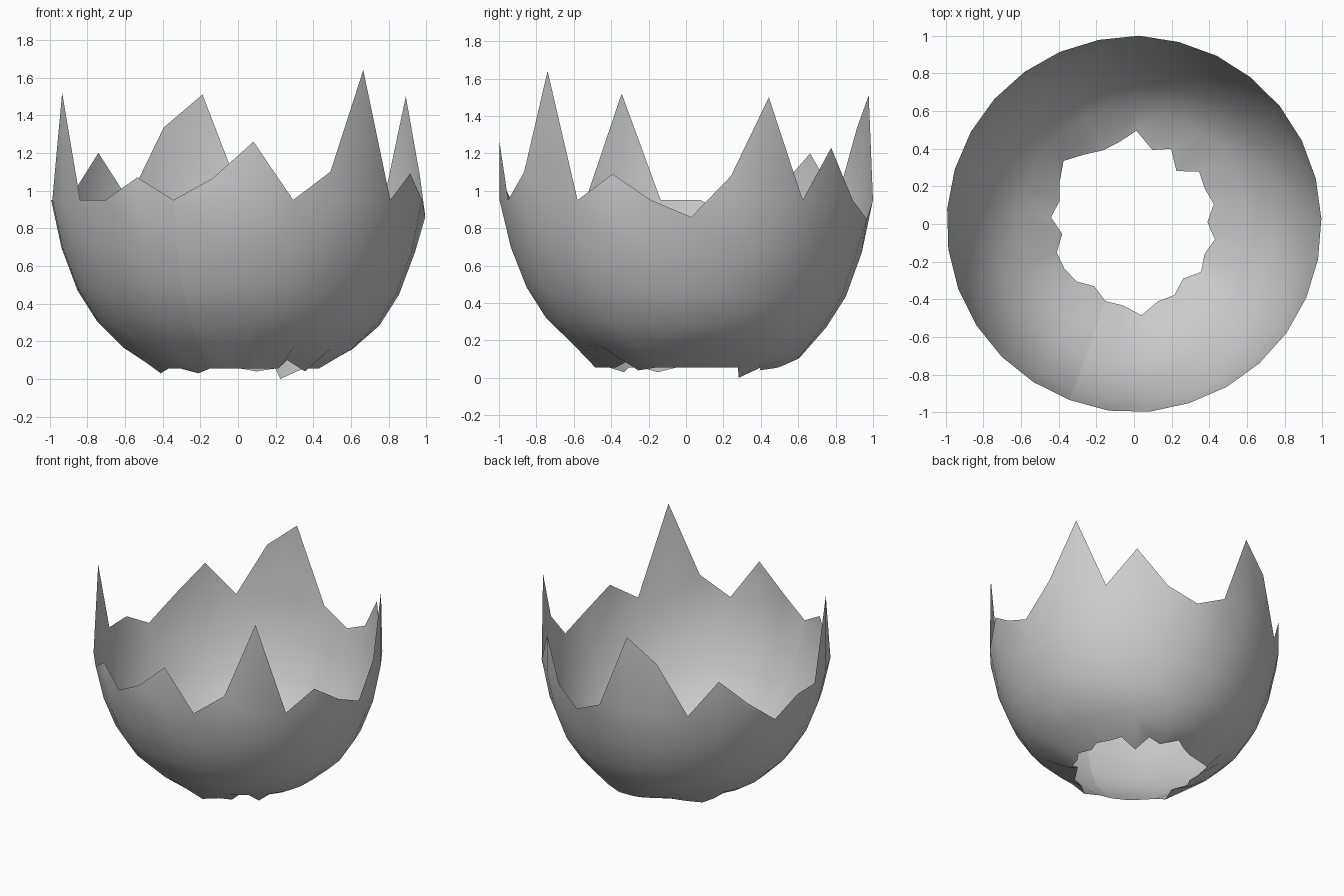
import bpy, bmesh, math

if "Cube" in bpy.data.objects:
    bpy.data.objects.remove(bpy.data.objects["Cube"])

N = 29  # columns around the shell, clockwise from the back

# Height of the broken upper rim and radius / height of the broken lower hole, per column
RIM = [.95, .85, .95, 1.23, .95, 1.5, 1.08, .86, .95, 1.09,
       .95, 1.64, 1.10, .95, 1.26, 1.065, .95, 1.07, .95, .95,
       1.52, .95, .95, .83, 1.0, 1.2, .95, 1.335, 1.51]
HOLE_R = [.495, .405, .445, .36, .444, .42, .437, .39, .437, .407,
          .438, .39, .434, .43, .486, .436, .437, .392, .431, .439,
          .437, .385, .442, .414, .453, .502, .454, .425, .44]
HOLE_Z = {3: 0.0, 11: .10, 10: .04, 1: .04, 17: .03, 25: .06, 20: .03}

# Bowl profile (radius, height, back sag) between hole and rim
PROFILE = [(.61, .155, .03), (.75, .295, .025), (.855, .46, .025), (.94, .685, .015)]
# Dents low on the bowl: (direction in degrees, height change, width in degrees)
DENTS = [(75, -.025, 20), (20, .03, 25), (135, .025, 25)]
SEAM = 16

bm = bmesh.new()
columns = []
for i in range(N):
    deg = 88.5 - i * 360 / N
    c, s = math.cos(math.radians(deg)), math.sin(math.radians(deg))
    dent = sum(h * math.exp(-(((deg - d + 180) % 360 - 180) / w) ** 2) for d, h, w in DENTS)
    pts = [(HOLE_R[i], HOLE_Z.get(i, .055))]
    for k, (r, z, sag) in enumerate(PROFILE):
        pts.append((r, z - sag * s - .012 * c + (dent if k == 0 else 0)))
    R = 1.0 if abs(s) > .99 else .995
    pts.append((R, min(.95, RIM[i])))
    if RIM[i] > .95:
        pts.append((R, RIM[i]))
    columns.append([bm.verts.new((r * c, r * s, z)) for r, z in pts])

# Skin neighbouring columns; spikes close with triangles
for i in range(N):
    A, B = columns[i], columns[(i + 1) % N]
    for k in range(max(len(A), len(B)) - 1):
        face = A[k:k + 2] + B[k:k + 2][::-1]
        if len(face) >= 3:
            bm.faces.new(face)

bmesh.ops.recalc_face_normals(bm, faces=bm.faces)
# Outside of the shell faces outward
f = max(bm.faces, key=lambda q: q.calc_center_median().x)
if f.normal.x < 0:
    bmesh.ops.reverse_faces(bm, faces=bm.faces)
for f in bm.faces:
    f.smooth = True
# Visible crease where the shell's ends meet
for lo, hi in zip(columns[SEAM], columns[SEAM][1:]):
    e = bm.edges.get((lo, hi))
    if e:
        e.smooth = False

mesh = bpy.data.meshes.new("broken_eggshell")
bm.to_mesh(mesh)
bm.free()
shell = bpy.data.objects.new("broken_eggshell", mesh)
bpy.context.collection.objects.link(shell)
